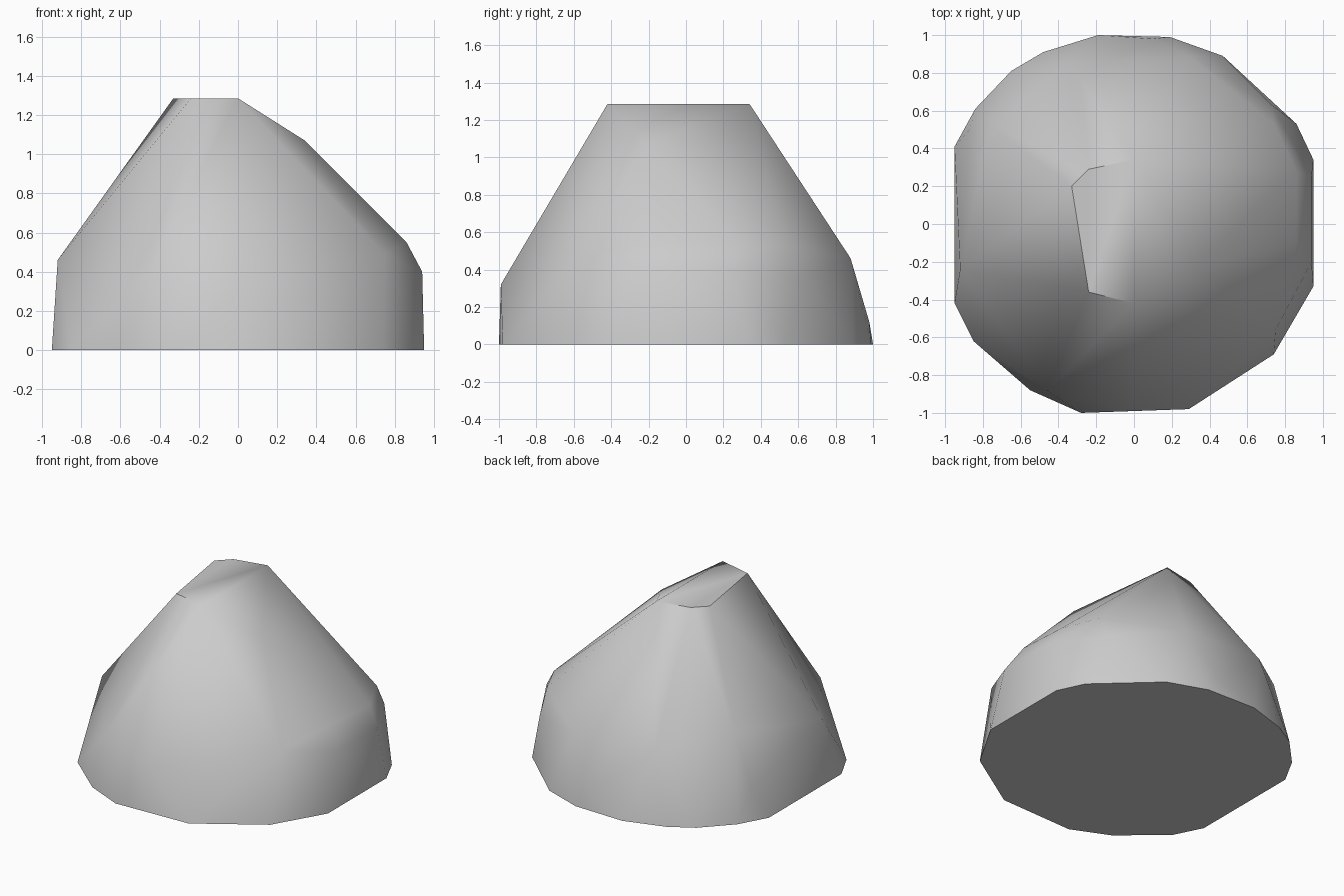
import bpy, bmesh, math

if "Cube" in bpy.data.objects:
    bpy.data.objects.remove(bpy.data.objects["Cube"], do_unlink=True)

# Outline of the flat underside
base = [(-.19, 1), (.19, .99), (.47, .89), (.86, .53), (.95, .34), (.95, -.33),
        (.74, -.69), (.29, -.98), (-.28, -1), (-.55, -.88), (-.85, -.62),
        (-.95, -.42), (-.95, .41), (-.84, .61), (-.65, .81), (-.48, .91)]

# Shoulder corners where the steep sides bend into the slopes
shoulder = [(0, -.99, .32), (-.46, -.88, .39), (-.92, -.24, .46), (-.87, .5, .23),
            (-.76, .52, .6), (-.35, .86, .49), (.3, .88, .46), (.1, .98, .12),
            (.73, .63, .37), (.74, .53, .54), (.86, .28, .53), (.86, -.1, .55),
            (.94, .25, .4), (.94, -.2, .4), (.75, -.56, .49), (.34, -.21, 1.07)]

# Flat facet at the peak
peak = [(0, .34), (-.24, .29), (-.33, .2), (-.24, -.36), (0, -.42)]

points = [(x, y, 0) for x, y in base] + shoulder + [(x, y, 1.285) for x, y in peak]

# Wrap the corners in a convex stone
bm = bmesh.new()
for p in points:
    bm.verts.new(p)
hull = bmesh.ops.convex_hull(bm, input=bm.verts)
bmesh.ops.delete(bm, geom=[v for v in bm.verts if not v.link_faces], context='VERTS')
bmesh.ops.dissolve_limit(bm, angle_limit=math.radians(1), verts=bm.verts, edges=bm.edges)
bmesh.ops.recalc_face_normals(bm, faces=bm.faces)

mesh = bpy.data.meshes.new("rock")
bm.to_mesh(mesh)
bm.free()
rock = bpy.data.objects.new("rock", mesh)
bpy.context.collection.objects.link(rock)

# Stone grey
grey = bpy.data.materials.new("stone_grey")
grey.use_nodes = True
colour = (.6, .6, .6, 1)
grey.diffuse_color = colour
grey.node_tree.nodes["Principled BSDF"].inputs["Base Color"].default_value = colour
mesh.materials.append(grey)

# Soft facets, crisp peak and underside
bpy.ops.object.select_all(action='DESELECT')
rock.select_set(True)
bpy.context.view_layer.objects.active = rock
bpy.ops.object.shade_smooth_by_angle(angle=math.radians(35))
